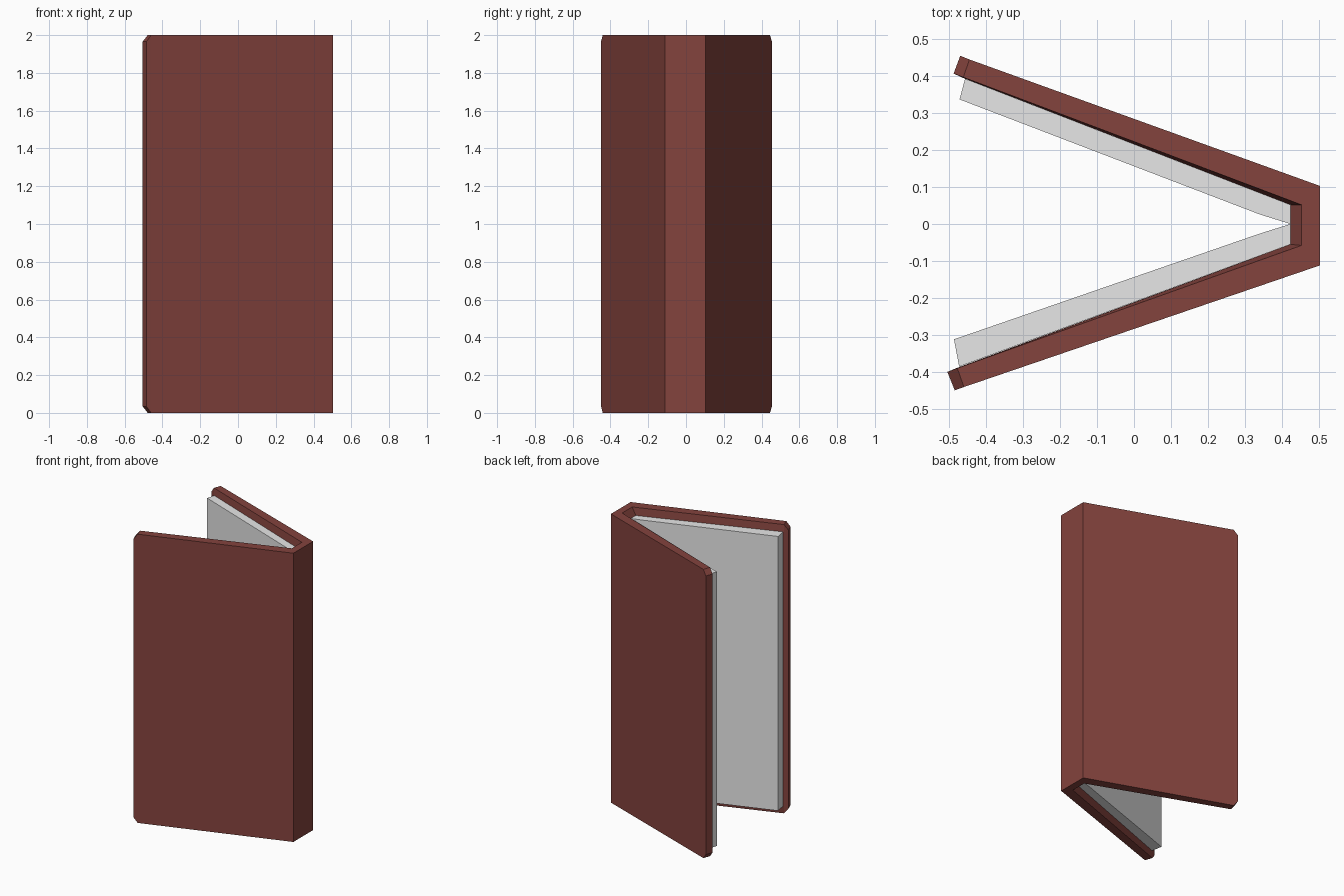
import bpy, bmesh

if "Cube" in bpy.data.objects:
    bpy.data.objects.remove(bpy.data.objects["Cube"])


def material(name, rgb):
    m = bpy.data.materials.new(name)
    m.diffuse_color = (*rgb, 1)
    m.use_nodes = True
    m.node_tree.nodes["Principled BSDF"].inputs["Base Color"].default_value = m.diffuse_color
    return m


def mesh_object(name, rings, mat):
    """Bridge closed rings of points and cap both ends."""
    bm = bmesh.new()
    rows = [[bm.verts.new(p) for p in ring] for ring in rings]
    n = len(rows[0])
    for a, b in zip(rows, rows[1:]):
        for i in range(n):
            j = (i + 1) % n
            bm.faces.new((a[i], a[j], b[j], b[i]))
    bm.faces.new(rows[0])
    bm.faces.new(rows[-1][::-1])
    bmesh.ops.recalc_face_normals(bm, faces=bm.faces)
    me = bpy.data.meshes.new(name)
    bm.to_mesh(me)
    bm.free()
    me.materials.append(mat)
    ob = bpy.data.objects.new(name, me)
    bpy.context.collection.objects.link(ob)
    return ob


leather = material("brown leather", (0.23, 0.056, 0.047))
paper = material("pale paper", (0.8, 0.8, 0.8))

H, LIP, CHAMFER = 2.0, 0.05, 0.035

# Cover: stations along the V, each (outer xy, inner rim xy, inner wall xy, end inset)
stations = [
    ((-0.485, -0.450), (-0.505, -0.400), (-0.505, -0.400), CHAMFER),
    ((-0.460, -0.441), (-0.478, -0.390), (-0.478, -0.389), 0),
    ((0.503, -0.112), (0.453, -0.058), (0.423, -0.055), 0),
    ((0.503, 0.103), (0.453, 0.052), (0.423, 0.052), 0),
    ((-0.445, 0.445), (-0.462, 0.397), (-0.462, 0.395), 0),
    ((-0.470, 0.455), (-0.488, 0.407), (-0.488, 0.407), CHAMFER),
]
mesh_object("cover", [
    [(*o, c), (*o, H - c), (*r, H - c), (*w, H - LIP), (*w, LIP), (*r, c)]
    for o, r, w, c in stations], leather)

# Page blocks glued inside each cover
pages = {
    "front_pages": [(-0.473, -0.386), (-0.487, -0.312), (0.34, -0.026),
                    (0.423, 0), (0.423, -0.055)],
    "back_pages": [(-0.457, 0.393), (-0.472, 0.337), (0.34, 0.026),
                   (0.423, 0), (0.423, 0.052)],
}
for name, outline in pages.items():
    mesh_object(name, [[(x, y, z) for x, y in outline]
                       for z in (LIP, H - LIP)], paper)
